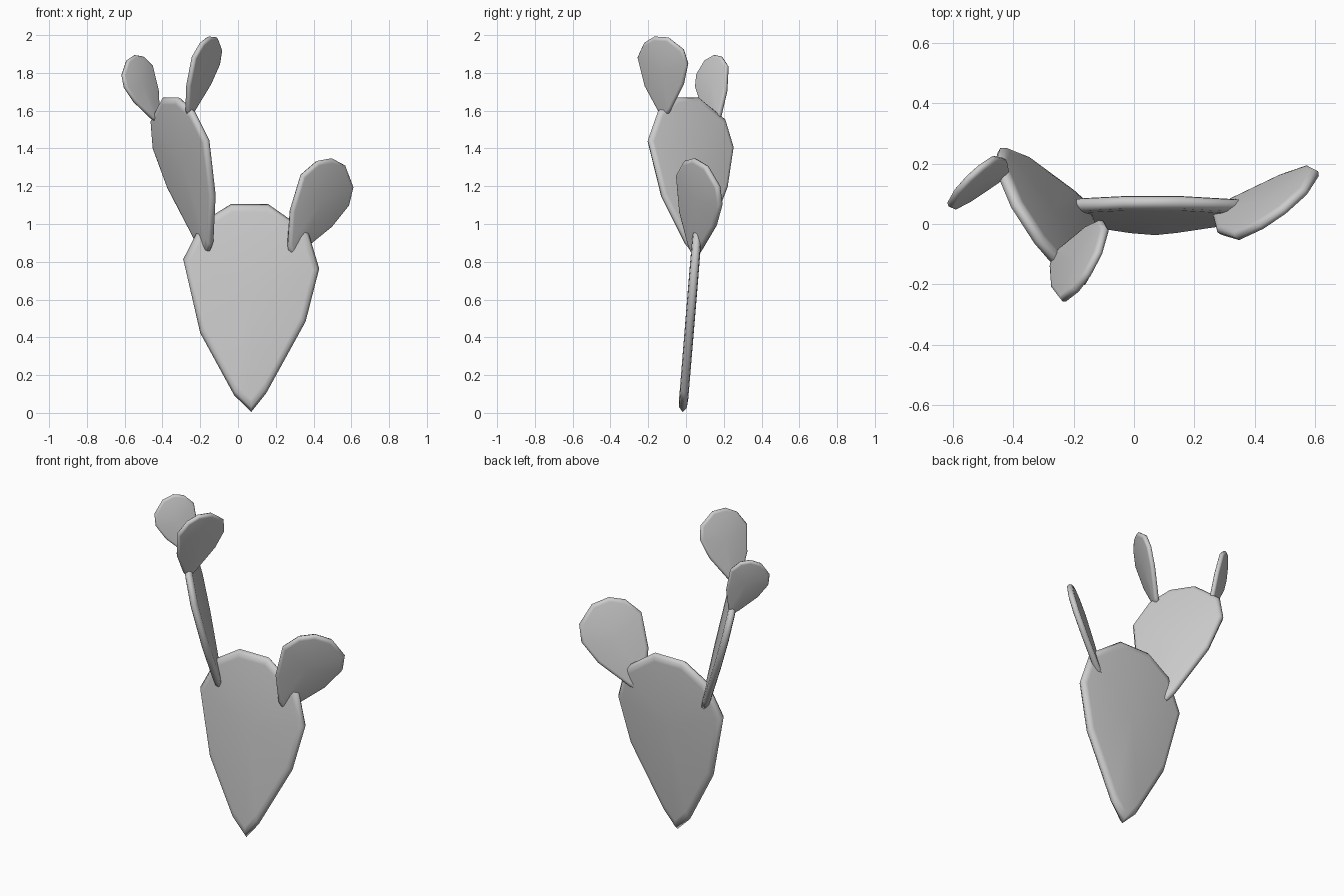
import bpy
import bmesh
from mathutils import Vector

cube = bpy.data.objects.get("Cube")
if cube:
    bpy.data.objects.remove(cube, do_unlink=True)

# Single flat grey
grey = bpy.data.materials.new("pale_grey")
grey.use_nodes = True
colour = (0.6, 0.6, 0.6, 1)
grey.diffuse_color = colour
grey.node_tree.nodes["Principled BSDF"].inputs["Base Color"].default_value = colour

# Shared pad outline: sideways -1..1, upward 0..1, starting at the tip
OUTLINE = [(0, 0), (0.22, 0.09), (0.8, 0.435), (1, 0.69), (0.84, 0.865),
           (0.25, 1), (-0.3, 1), (-0.72, 0.915), (-1, 0.735),
           (-0.75, 0.38), (-0.25, 0.08)]
CENTRE = Vector((0, 0.6))
# Rounded rim: outline scale and share of the half thickness
RIM = [(0.9, -0.97), (0.965, -0.8), (1, 0), (0.965, 0.8), (0.9, 0.97)]


def make_pad(name, tip, side, axis, half_thickness):
    """Thin rounded pad growing from tip along axis, widened along side."""
    tip, side, axis = Vector(tip), Vector(side), Vector(axis)
    normal = side.cross(axis).normalized() * half_thickness

    def place(p, depth):
        return tip + side * p.x + axis * p.y + normal * depth

    bm = bmesh.new()
    rings = [[bm.verts.new(place(CENTRE + (Vector(p) - CENTRE) * scale, depth))
              for p in OUTLINE] for scale, depth in RIM]
    count = len(OUTLINE)
    for low, high in zip(rings, rings[1:]):
        for i in range(count):
            j = (i + 1) % count
            bm.faces.new((low[i], low[j], high[j], high[i]))
    for ring, depth in ((rings[0], -1), (rings[-1], 1)):
        hub = bm.verts.new(place(CENTRE, depth))
        for i in range(count):
            bm.faces.new((ring[i], ring[(i + 1) % count], hub))
    bmesh.ops.recalc_face_normals(bm, faces=bm.faces)
    for face in bm.faces:
        face.smooth = True
    mesh = bpy.data.meshes.new(name)
    bm.to_mesh(mesh)
    bm.free()
    mesh.materials.append(grey)
    pad = bpy.data.objects.new(name, mesh)
    bpy.context.collection.objects.link(pad)


# Trunk pad, two branch pads, two small top pads
make_pad("base_pad", (0.07, -0.018, 0.005), (0.36, 0, 0), (0, 0.09, 1.1), 0.025)
make_pad("right_branch_pad", (-0.16, 0.06, 0.82), (-0.145, 0.225, 0),
         (-0.2, -0.05, 0.85), 0.022)
make_pad("left_branch_pad", (0.275, 0.047, 0.82), (0.13, 0.117, -0.07),
         (0.26, 0.033, 0.507), 0.018)
make_pad("back_top_pad", (-0.425, 0.165, 1.535), (-0.075, -0.085, -0.05),
         (-0.145, -0.04, 0.345), 0.014)
make_pad("front_top_pad", (-0.265, -0.11, 1.56), (0.07, 0.133, -0.008),
         (0.134, -0.017, 0.43), 0.015)
